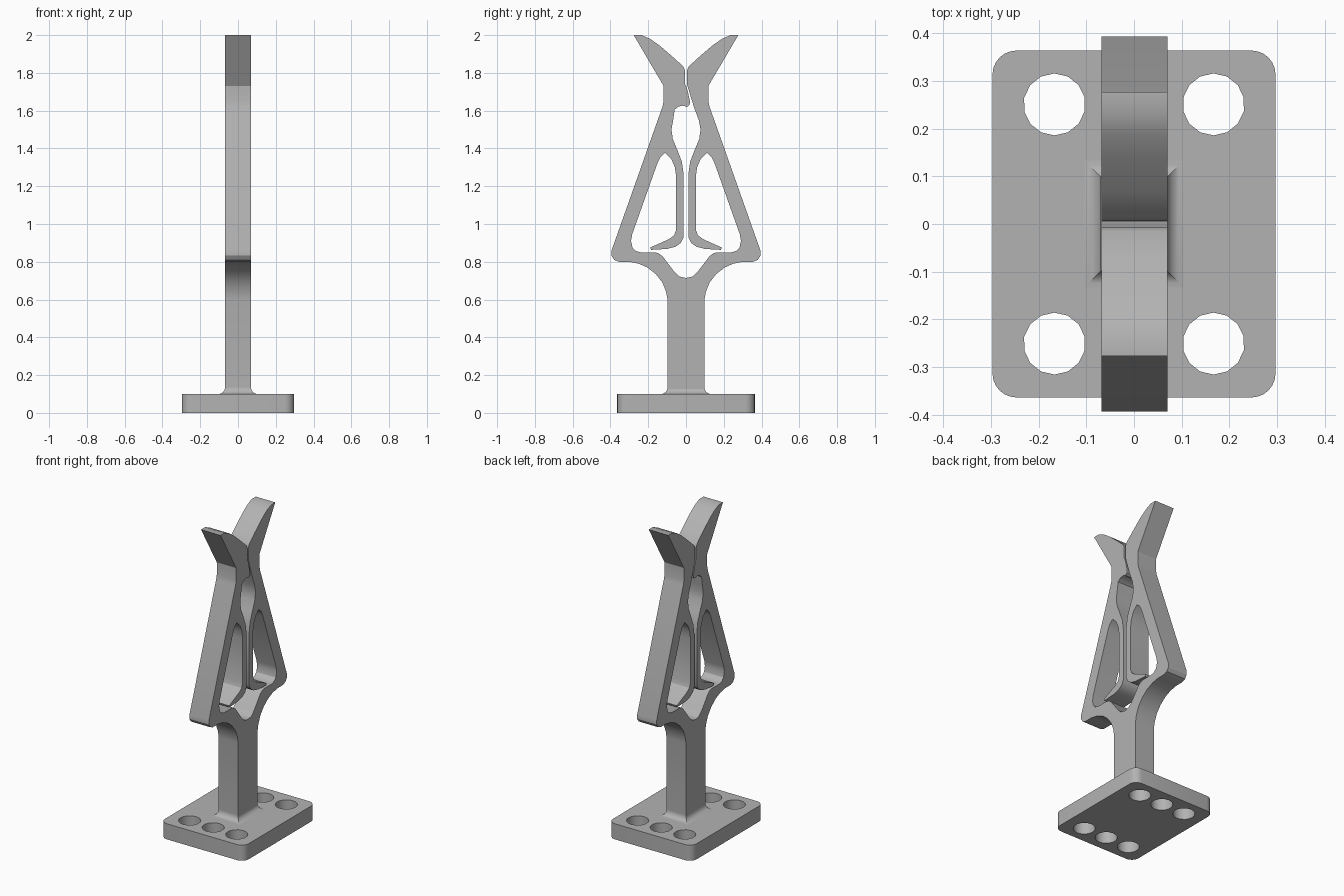
import bpy, bmesh, math
from mathutils import Vector

cube = bpy.data.objects.get("Cube")
if cube:
    bpy.data.objects.remove(cube, do_unlink=True)

grey = bpy.data.materials.new("plain grey")
grey.use_nodes = True
colour = (0.45, 0.45, 0.45, 1)
grey.diffuse_color = colour
grey.node_tree.nodes["Principled BSDF"].inputs["Base Color"].default_value = colour


def finish(bm, name):
    """Turn a bmesh into a named object with smooth curves and sharp corners."""
    bmesh.ops.recalc_face_normals(bm, faces=bm.faces)
    mesh = bpy.data.meshes.new(name)
    bm.to_mesh(mesh)
    bm.free()
    mesh.materials.append(grey)
    obj = bpy.data.objects.new(name, mesh)
    bpy.context.collection.objects.link(obj)
    bpy.ops.object.select_all(action='DESELECT')
    obj.select_set(True)
    bpy.context.view_layer.objects.active = obj
    bpy.ops.object.shade_smooth_by_angle(angle=math.radians(30))
    return obj


def extrude_loops(name, loops, offset):
    """Fill closed 3D loops (inner ones become holes) and extrude the sheet."""
    bm = bmesh.new()
    edges = []
    for loop in loops:
        verts = [bm.verts.new(p) for p in loop]
        edges += [bm.edges.new((a, b)) for a, b in zip(verts, verts[1:] + verts[:1])]
    offset = Vector(offset)
    bmesh.ops.triangle_fill(bm, edges=edges, use_beauty=True, normal=offset.normalized())
    out = bmesh.ops.extrude_face_region(bm, geom=bm.faces[:], use_keep_orig=True)
    moved = [g for g in out["geom"] if isinstance(g, bmesh.types.BMVert)]
    bmesh.ops.translate(bm, verts=moved, vec=offset)
    return finish(bm, name)


def arc(cx, cy, radius, start, sweep, steps):
    angles = [math.radians(start + sweep * i / steps) for i in range(steps + 1)]
    return [(cx + radius * math.cos(a), cy + radius * math.sin(a)) for a in angles]


# Base plate: rounded rectangle with two rows of three screw holes
half_x, half_y, thick, corner = 0.297, 0.364, 0.1, 0.05
outline = []
for sx, sy, start in ((1, 1, 0), (-1, 1, 90), (-1, -1, 180), (1, -1, 270)):
    outline += arc(sx * (half_x - corner), sy * (half_y - corner), corner, start, 90, 6)
holes = [arc(x, y, 0.065, 13, 360, 14)[:-1]
         for x in (-0.167, 0, 0.167) for y in (-0.251, 0.251)]
extrude_loops("base_plate", [[(x, y, 0) for x, y in lp] for lp in [outline] + holes],
              (0, 0, thick))

# Clip outline as (y, z): outside of one side, from the stem up to the jaw tip
outer = [(0.098, 0.09), (0.098, 0.6), (0.105, 0.64), (0.125, 0.69), (0.16, 0.735),
         (0.205, 0.77), (0.25, 0.79), (0.3, 0.8), (0.355, 0.8), (0.38, 0.81),
         (0.394, 0.832), (0.394, 0.86), (0.125, 1.62), (0.118, 1.65), (0.118, 1.73),
         (0.277, 2.0)]
# Curved jaw face
jaw = [(0.235, 2.0), (0.19, 1.98), (0.14, 1.945), (0.07, 1.885), (0.015, 1.835),
       (0.006, 1.815), (0.005, 1.74)]
# Plain side of the neck and the hooked latch on the other side
neck = [(0.02, 1.69), (0.045, 1.61)]
latch = [(-0.005, 1.72), (-0.021, 1.65), (-0.019, 1.63), (-0.005, 1.62), (0.015, 1.627),
         (0.04, 1.622), (0.06, 1.605)]
# Oval cavity, inner leg with flared foot, then the arm window
leg = [(0.068, 1.55), (0.077, 1.5), (0.07, 1.45), (0.045, 1.39), (0.022, 1.33),
       (0.012, 1.26), (0.012, 0.93), (0.027, 0.9), (0.055, 0.88), (0.1, 0.868),
       (0.185, 0.863), (0.19, 0.875), (0.09, 0.92), (0.063, 0.94), (0.052, 0.97),
       (0.052, 1.25), (0.059, 1.3), (0.078, 1.345), (0.11, 1.377)]
window = [(0.135, 1.355), (0.15, 1.325), (0.285, 0.945), (0.291, 0.91), (0.283, 0.875),
          (0.265, 0.857), (0.24, 0.85), (0.165, 0.85), (0.145, 0.845), (0.125, 0.83),
          (0.06, 0.745), (0.035, 0.722)]


def mirrored(points):
    return [(-y, z) for y, z in reversed(points)]


right_side = outer + jaw + neck + leg + window
left_side = mirrored(outer + jaw + latch + leg + window)
clip = right_side + [(0, 0.714)] + left_side
width = 0.138
extrude_loops("spring_clip", [[(-width / 2 + 0.001, y, z) for y, z in clip]], (width, 0, 0))

# Concave flare where the stem meets the plate
bm = bmesh.new()
rings, flare = [], 0.035
for out, drop in arc(flare, flare, flare, 180, 90, 6):
    x, y, z = width / 2 + out, 0.098 + out, thick + drop
    rings.append([bm.verts.new((sx * x, sy * y, z))
                  for sx, sy in ((1, 1), (-1, 1), (-1, -1), (1, -1))])
for low, high in zip(rings, rings[1:]):
    for i in range(4):
        j = (i + 1) % 4
        bm.faces.new((low[i], low[j], high[j], high[i]))
finish(bm, "stem_flare")
